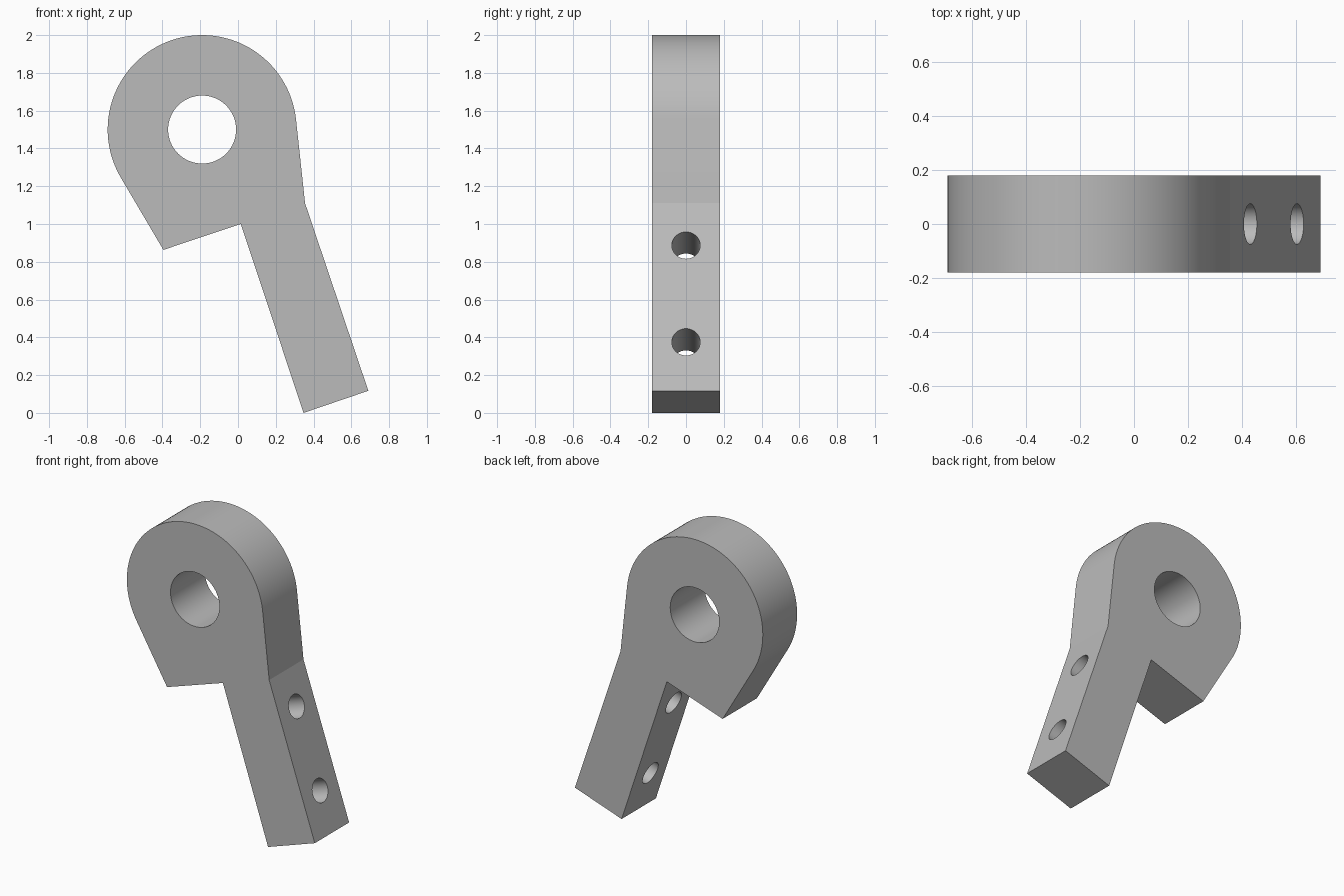
import bpy, bmesh, math
from mathutils import Vector

if "Cube" in bpy.data.objects:
    bpy.data.objects.remove(bpy.data.objects["Cube"])

HALF = 0.18                      # half thickness
EYE = Vector((-0.19, 1.5))       # eye centre in x, z
RADIUS, BORE = 0.5, 0.18

# Corners in x, z, clockwise from the outer bend
bend = Vector((0.355, 1.11))
toe_out = Vector((0.69, 0.117))
toe_in = Vector((0.347, 0.0))
notch = Vector((0.015, 1.0))
heel = Vector((-0.395, 0.863))

grey = bpy.data.materials.new("plain grey")
grey.use_nodes = True
colour = (0.5, 0.5, 0.5, 1)
grey.diffuse_color = colour
grey.node_tree.nodes["Principled BSDF"].inputs["Base Color"].default_value = colour


def tangent_angle(point, side):
    """Angle on the eye's rim where the line from a corner touches it."""
    rel = point - EYE
    return math.atan2(rel.y, rel.x) + side * math.acos(RADIUS / rel.length)


# Outline: rounded head running tangentially into the straight sides
start = tangent_angle(bend, 1)
end = tangent_angle(heel, -1) % math.tau
steps = 72
outline = [EYE + RADIUS * Vector((math.cos(a), math.sin(a)))
           for a in (start + (end - start) * i / steps for i in range(steps + 1))]
outline += [heel, notch, toe_in, toe_out, bend]

# Extruded bracket body
bm = bmesh.new()
front = bm.faces.new([bm.verts.new((p.x, -HALF, p.y)) for p in outline])
back = bmesh.ops.extrude_face_region(bm, geom=[front])["geom"]
bmesh.ops.translate(bm, vec=(0, 2 * HALF, 0),
                    verts=[v for v in back if isinstance(v, bmesh.types.BMVert)])
bmesh.ops.recalc_face_normals(bm, faces=bm.faces)
mesh = bpy.data.meshes.new("bracket")
bm.to_mesh(mesh)
bm.free()
bracket = bpy.data.objects.new("bracket", mesh)
bpy.context.collection.objects.link(bracket)
mesh.materials.append(grey)
bpy.context.view_layer.objects.active = bracket
bracket.select_set(True)


def drill(name, centre, axis, radius, depth):
    """Cut a round through-hole."""
    bpy.ops.mesh.primitive_cylinder_add(
        vertices=64, radius=radius, depth=depth, location=centre,
        rotation=axis.to_track_quat('Z', 'Y').to_euler())
    cutter = bpy.context.object
    cutter.name = name
    cutter.hide_render = True
    cutter.data.materials.append(grey)
    bpy.context.view_layer.objects.active = bracket
    mod = bracket.modifiers.new(name, 'BOOLEAN')
    mod.operation = 'DIFFERENCE'
    mod.solver = 'EXACT'
    mod.object = cutter
    bpy.ops.object.modifier_apply(modifier=name)
    bpy.data.objects.remove(cutter)


# Main bore, then two bolt holes square to the leg
drill("eye_bore", (EYE.x, 0, EYE.y), Vector((0, 1, 0)), BORE, 1)
along = (toe_out - bend).normalized()
across = Vector((-along.y, 0, along.x))
for z in (0.887, 0.375):
    face = bend + along * ((z - bend.y) / along.y)
    drill("bolt_hole", Vector((face.x, 0, z)) - across * 0.18, across, 0.075, 0.6)

bpy.ops.object.select_all(action='DESELECT')
bracket.select_set(True)
bpy.context.view_layer.objects.active = bracket
bpy.ops.object.shade_smooth_by_angle(angle=math.radians(8))
